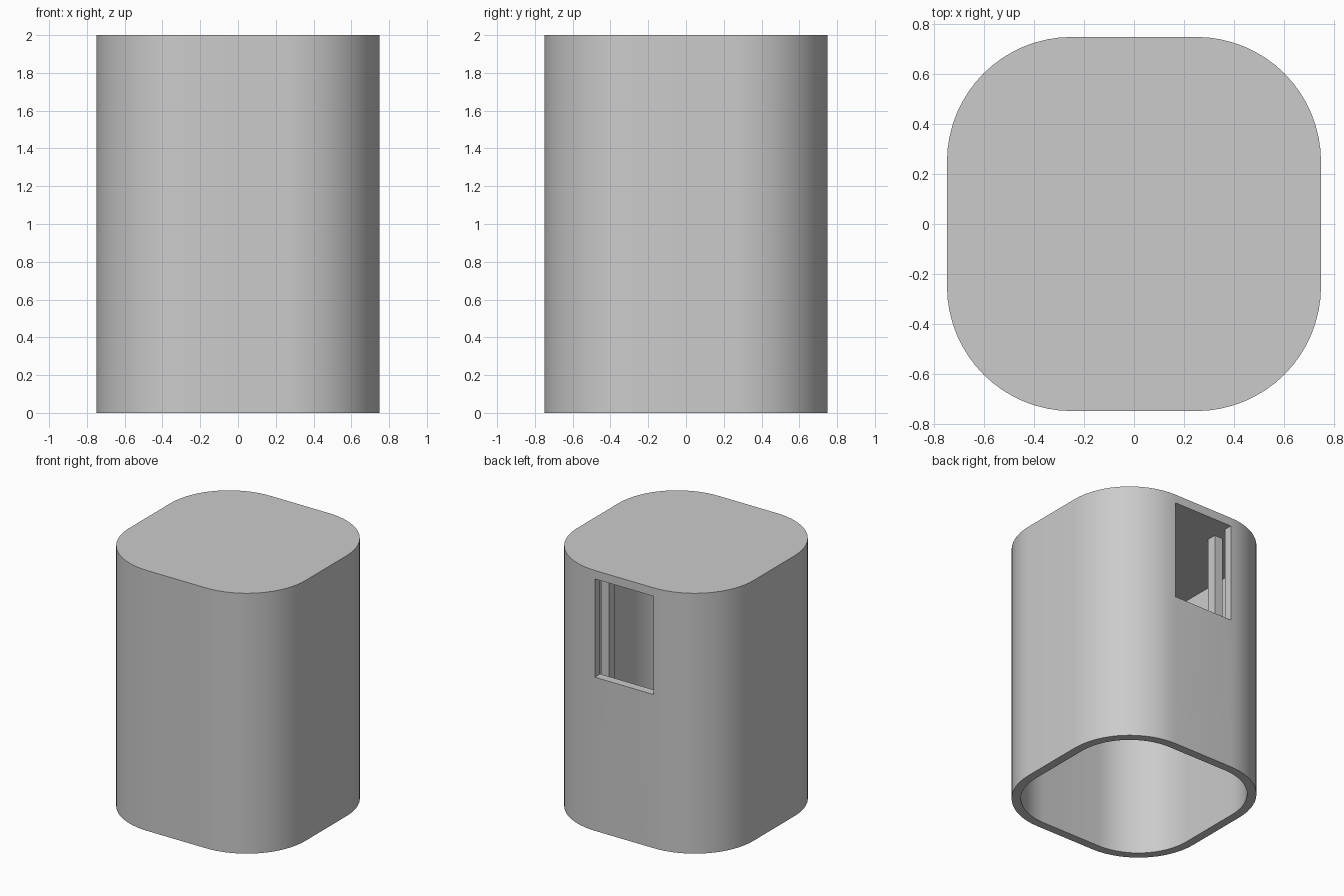
import bpy
import bmesh
import math

cube = bpy.data.objects.get("Cube")
if cube:
    bpy.data.objects.remove(cube, do_unlink=True)

FLAT = 0.25          # half width of the flat part of each side
RADIUS = 0.5         # outer corner radius
WALL = 0.065         # wall and ceiling thickness
HEIGHT = 2.0
SILL = 1.18          # bottom of the window
CEILING = HEIGHT - WALL
SEG = 16             # segments per rounded corner

grey = bpy.data.materials.new("light_grey")
grey.use_nodes = True
grey.diffuse_color = (0.6, 0.6, 0.6, 1)
grey.node_tree.nodes["Principled BSDF"].inputs["Base Color"].default_value = (0.6, 0.6, 0.6, 1)


def add_object(name, bm):
    bmesh.ops.recalc_face_normals(bm, faces=bm.faces)
    mesh = bpy.data.meshes.new(name)
    bm.to_mesh(mesh)
    bm.free()
    mesh.materials.append(grey)
    obj = bpy.data.objects.new(name, mesh)
    bpy.context.collection.objects.link(obj)
    return obj


def rounded_square(bm, radius, z):
    """Ring of vertices, counter-clockwise, starting on the +x side."""
    ring = []
    for sx, sy, start in ((1, 1, 0), (-1, 1, 90), (-1, -1, 180), (1, -1, 270)):
        for i in range(SEG + 1):
            a = math.radians(start + 90 * i / SEG)
            ring.append(bm.verts.new((sx * FLAT + radius * math.cos(a),
                                      sy * FLAT + radius * math.sin(a), z)))
    return ring


def bridge(bm, low, high, skip=None):
    n = len(low)
    for i in range(n):
        if i != skip:
            j = (i + 1) % n
            bm.faces.new((low[i], low[j], high[j], high[i]))


# Hollow body, open below, with a window filling the flat of the back wall
bm = bmesh.new()
outer = [rounded_square(bm, RADIUS, z) for z in (0, SILL, CEILING, HEIGHT)]
inner = [rounded_square(bm, RADIUS - WALL, z) for z in (0, SILL, CEILING)]
for rings in (outer, inner):
    for k in range(len(rings) - 1):
        bridge(bm, rings[k], rings[k + 1], skip=SEG if k == 1 else None)
bridge(bm, outer[0], inner[0])          # bottom rim
bm.faces.new(outer[3])                  # top
bm.faces.new(inner[2])                  # ceiling

# Window reveals: sill, head and two sides
a, b = SEG, SEG + 1
for (r, i), (s, j) in (((1, a), (1, b)), ((2, a), (2, b)),
                       ((1, a), (2, a)), ((1, b), (2, b))):
    bm.faces.new((outer[r][i], outer[s][j], inner[s][j], inner[r][i]))
body = add_object("body_shell", bm)

bpy.ops.object.select_all(action='DESELECT')
bpy.context.view_layer.objects.active = body
body.select_set(True)
bpy.ops.object.shade_smooth_by_angle(angle=math.radians(30))

# Guide rails hanging from the ceiling on either side of the window
for side, name in ((1, "left_guide_rail"), (-1, "right_guide_rail")):
    bm = bmesh.new()
    bmesh.ops.create_cube(bm, size=1)
    low, high = 1.0, CEILING
    bmesh.ops.scale(bm, vec=(0.07, 0.075, high - low), verts=bm.verts)
    bmesh.ops.translate(bm, vec=(side * (FLAT + 0.035), 0.54, (low + high) / 2), verts=bm.verts)
    add_object(name, bm)
